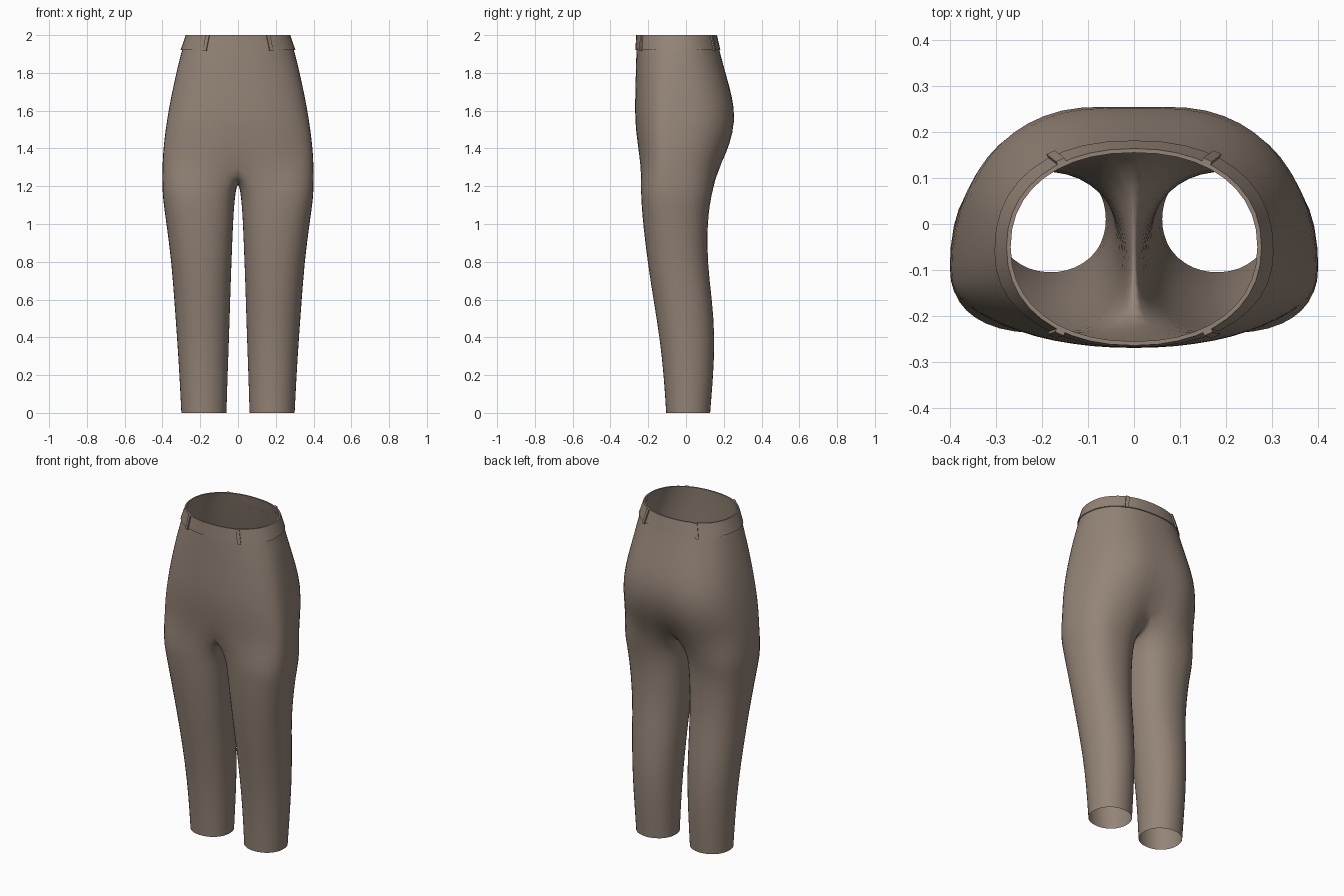
import bpy, bmesh, math
from mathutils import Vector

if "Cube" in bpy.data.objects:
    bpy.data.objects.remove(bpy.data.objects["Cube"])

cloth = bpy.data.materials.new("brown cloth")
cloth.diffuse_color = (0.296, 0.231, 0.184, 1)
cloth.use_nodes = True
cloth.node_tree.nodes["Principled BSDF"].inputs["Base Color"].default_value = cloth.diffuse_color

OUT, INN = 14, 6          # segments on the outer arc and on the inner thigh arc


def power(v, n):
    return math.copysign(abs(v) ** (2 / n), v)


def finish(name, bm):
    me = bpy.data.meshes.new(name)
    bmesh.ops.recalc_face_normals(bm, faces=bm.faces)
    bm.to_mesh(me)
    bm.free()
    me.materials.append(cloth)
    ob = bpy.data.objects.new(name, me)
    bpy.context.collection.objects.link(ob)
    for p in me.polygons:
        p.use_smooth = True
    return ob


# Torso sections: z, half width, widest y, front y, back y, back roundness, front dent, back dent
TORSO = [
    (2.00, 0.273, -0.05, -0.260, 0.160, 2.2, 0.0, 0.0),
    (1.92, 0.300, -0.06, -0.264, 0.178, 2.3, 0.0, 0.0),
    (1.80, 0.329, -0.08, -0.267, 0.212, 2.4, 0.0, 0.002),
    (1.68, 0.355, -0.09, -0.270, 0.250, 2.5, 0.0, 0.006),
    (1.55, 0.379, -0.10, -0.272, 0.274, 2.6, 0.0, 0.012),
    (1.42, 0.396, -0.11, -0.260, 0.246, 2.6, 0.004, 0.025),
    (1.32, 0.403, -0.11, -0.250, 0.203, 2.6, 0.016, 0.045),
]

# Leg sections: z, inner x, outer x, widest y, front y, back y, roundness
LEG = [
    (1.18, 0.010, 0.404, -0.09, -0.242, 0.146, 2.5),
    (1.10, 0.019, 0.396, -0.08, -0.237, 0.128, 2.4),
    (1.00, 0.025, 0.381, -0.07, -0.230, 0.117, 2.3),
    (0.80, 0.033, 0.355, -0.05, -0.206, 0.115, 2.2),
    (0.60, 0.040, 0.340, -0.02, -0.175, 0.141, 2.1),
    (0.40, 0.046, 0.325, 0.00, -0.142, 0.156, 2.1),
    (0.20, 0.054, 0.312, 0.01, -0.120, 0.147, 2.1),
    (0.00, 0.060, 0.302, 0.01, -0.107, 0.130, 2.1),
]

# Crotch seam between the front and back centre points: y, z
SEAM = [(-0.195, 1.265), (-0.125, 1.23), (-0.04, 1.215), (0.05, 1.225), (0.115, 1.26)]


def torso_point(sec, t, grow=0.0):
    z, w, yc, yf, yb, n, df, db = sec
    n = n if t > 0 else 2.2
    x = w * power(math.cos(t), n) if abs(t) < math.pi / 2 - 1e-6 else 0.0
    depth = (yb - yc) if t > 0 else (yc - yf)
    y = yc + depth * power(math.sin(t), n)
    dip = math.exp(-(x / 0.07) ** 2)
    y += -db * dip if t > 0 else df * dip
    out = Vector((math.cos(t), math.sin(t), 0)) * grow
    return Vector((x, y, z)) + out


def leg_point(sec, t):
    z, xi, xo, yc, yf, yb, n = sec
    xc = (xi + xo) / 2
    depth = (yb - yc) if math.sin(t) > 0 else (yc - yf)
    return Vector((xc + (xo - xi) / 2 * power(math.cos(t), n),
                   yc + depth * power(math.sin(t), n), z))


def bridge(bm, a, b, closed):
    for i in range(len(a) if closed else len(a) - 1):
        j = (i + 1) % len(a)
        bm.faces.new((a[i], a[j], b[j], b[i]))


# Trousers: half torso and one leg, mirrored
bm = bmesh.new()
arc = [-math.pi / 2 + math.pi * i / OUT for i in range(OUT + 1)]
rows = [[bm.verts.new(torso_point(s, t)) for t in arc] for s in TORSO]
for a, b in zip(rows, rows[1:]):
    bridge(bm, a, b, False)
seam = [bm.verts.new((0, y, z)) for y, z in reversed(SEAM)]
prev = rows[-1] + seam
A = math.radians(135)
angles = [-A + 2 * A * i / OUT for i in range(OUT + 1)]
angles += [A + (2 * math.pi - 2 * A) * i / INN for i in range(1, INN)]
for s in LEG:
    ring = [bm.verts.new(leg_point(s, t)) for t in angles]
    bridge(bm, prev, ring, True)
    prev = ring
trousers = finish("trousers", bm)
mir = trousers.modifiers.new("mirror", 'MIRROR')
mir.use_clip = True
sub = trousers.modifiers.new("smooth", 'SUBSURF')
sub.levels = sub.render_levels = 1

# Waistband with a folded top rim
bm = bmesh.new()


def band_point(z, t, grow):
    f = (2.0 - z) / 0.08
    sec = [a + (b - a) * f for a, b in zip(TORSO[0], TORSO[1])]
    return torso_point(sec, t, grow)


prev = None
for z, g in ((1.92, -0.001), (1.922, 0.004), (1.96, 0.004), (2.0, 0.004), (2.0, -0.005), (1.96, -0.005)):
    half = [band_point(z, -math.pi / 2 + math.pi * i / 20, g) for i in range(21)]
    pts = half + [Vector((-p.x, p.y, p.z)) for p in half[-2:0:-1]]
    ring = [bm.verts.new(p) for p in pts]
    if prev:
        bridge(bm, prev, ring, True)
    prev = ring
band = finish("waistband", bm)
bpy.context.view_layer.objects.active = band
band.select_set(True)
bpy.ops.object.shade_smooth_by_angle(angle=math.radians(40))


# Belt loops: thin strips that follow the slope of the band
def belt_loop(name, side, back):
    lo, hi = (0.0, math.pi / 2) if back else (0.0, -math.pi / 2)
    for _ in range(30):                       # find the angle where x is 0.165
        mid = (lo + hi) / 2
        if band_point(1.96, mid, 0).x > 0.165:
            lo = mid
        else:
            hi = mid
    bm = bmesh.new()
    tangent = (band_point(1.96, lo + 0.02, 0) - band_point(1.96, lo - 0.02, 0)).normalized()
    normal = Vector((tangent.y, -tangent.x, 0))
    rings = []
    for z in (1.915, 2.0):
        base = band_point(z, lo, 0.003)
        rings.append([bm.verts.new(base + tangent * u + normal * v) for u, v in
                      ((-0.01, 0), (0.01, 0), (0.01, 0.008), (-0.01, 0.008))])
    bridge(bm, rings[0], rings[1], True)
    bm.faces.new(rings[0])
    bm.faces.new(rings[1])
    for v in bm.verts:
        v.co.x *= side
    ob = finish(name, bm)
    for p in ob.data.polygons:
        p.use_smooth = False


for side, label in ((1, "right"), (-1, "left")):
    belt_loop("front_belt_loop_" + label, side, False)
    belt_loop("back_belt_loop_" + label, side, True)
